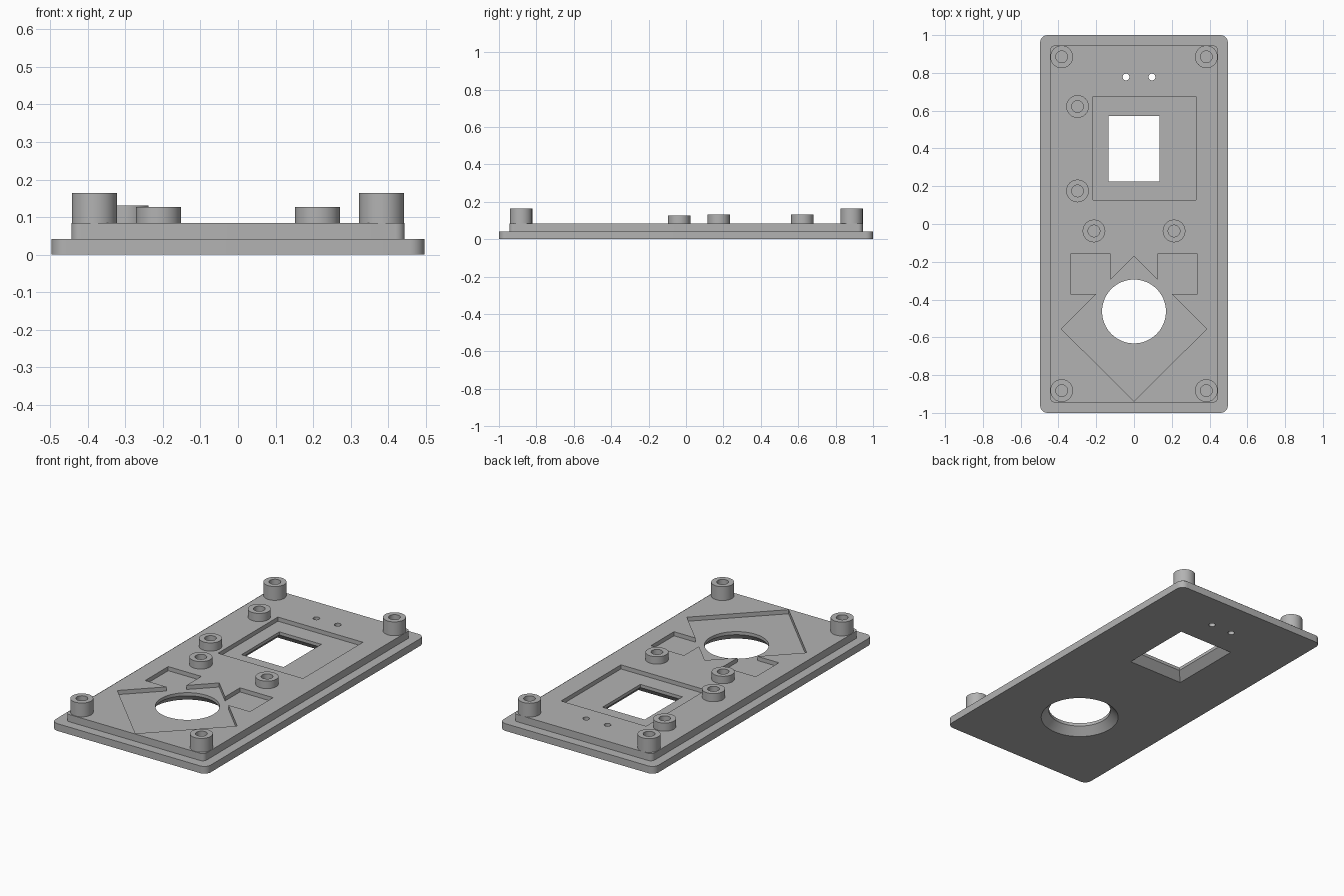
import bpy, bmesh
from math import sin, cos, pi

if "Cube" in bpy.data.objects:
    bpy.data.objects.remove(bpy.data.objects["Cube"], do_unlink=True)

grey = bpy.data.materials.new("plain grey")
grey.use_nodes = True
COLOUR = (0.45, 0.45, 0.45, 1)
grey.diffuse_color = COLOUR
grey.node_tree.nodes["Principled BSDF"].inputs["Base Color"].default_value = COLOUR

STEP, FLOOR, TOP = 0.042, 0.06, 0.084      # flange top, pocket floor, plate top


# Outline helpers
def circle(cx, cy, r, n=64):
    return [(cx + r * cos(2 * pi * i / n), cy + r * sin(2 * pi * i / n)) for i in range(n)]


def rect(x0, x1, y0, y1, grow=0):
    x0, x1, y0, y1 = x0 - grow, x1 + grow, y0 - grow, y1 + grow
    return [(x0, y0), (x1, y0), (x1, y1), (x0, y1)]


def rounded_rect(hx, hy, r, steps=8):
    pts = []
    for k, (sx, sy) in enumerate([(1, 1), (-1, 1), (-1, -1), (1, -1)]):
        for i in range(steps + 1):
            a = (k + i / steps) * pi / 2
            pts.append((sx * (hx - r) + r * cos(a), sy * (hy - r) + r * sin(a)))
    return pts


def loft(name, rings, caps=True):
    """Skin matching outlines, given as (outline, z), into one object."""
    bm = bmesh.new()
    loops = [[bm.verts.new((x, y, z)) for x, y in pts] for pts, z in rings]
    n = len(loops[0])
    for a, b in zip(loops, loops[1:]):
        for i in range(n):
            j = (i + 1) % n
            bm.faces.new((a[i], a[j], b[j], b[i]))
    if caps:
        bm.faces.new(loops[0][::-1])
        bm.faces.new(loops[-1])
        bmesh.ops.recalc_face_normals(bm, faces=bm.faces)
    mesh = bpy.data.meshes.new(name)
    bm.to_mesh(mesh)
    bm.free()
    mesh.materials.append(grey)
    obj = bpy.data.objects.new(name, mesh)
    bpy.context.collection.objects.link(obj)
    return obj


def activate(obj):
    bpy.ops.object.select_all(action="DESELECT")
    obj.select_set(True)
    bpy.context.view_layer.objects.active = obj


def smooth(obj):
    activate(obj)
    bpy.ops.object.shade_smooth_by_angle(angle=pi / 6)


def cut(obj, cutter):
    mod = obj.modifiers.new("cut", "BOOLEAN")
    mod.operation, mod.solver, mod.object = "DIFFERENCE", "EXACT", cutter
    activate(obj)
    bpy.ops.object.modifier_apply(modifier=mod.name)
    bpy.data.objects.remove(cutter, do_unlink=True)


# Stepped panel: wide flange with a narrower raised plate
flange, raised = rounded_rect(0.497, 1, 0.04), rounded_rect(0.444, 0.945, 0.025)
panel = loft("panel", [(flange, 0), (flange, STEP), (raised, STEP), (raised, TOP)])

# Shallow recesses in the upper face
cut(panel, loft("screen_recess", [(rect(-0.217, 0.328, 0.127, 0.675), z) for z in (FLOOR, 0.2)]))
half = [(0.124, -0.296), (0.124, -0.159), (0.336, -0.159), (0.336, -0.37),
        (0.198, -0.37), (0.384, -0.556)]
diamond = [(0, -0.172)] + half + [(0, -0.939)] + [(-x, y) for x, y in half[::-1]]
cut(panel, loft("diamond_recess", [(diamond[::-1], z) for z in (FLOOR, 0.2)]))

# Through openings, flared towards the underside
EXTRA = 0.02
window = (-0.135, 0.135, 0.225, 0.571)
cut(panel, loft("window_opening", [(rect(*window, grow=STEP + EXTRA), -EXTRA),
                                   (rect(*window), STEP), (rect(*window), 0.2)]))
cut(panel, loft("round_opening", [(circle(0, -0.463, 0.169 + STEP + EXTRA), -EXTRA),
                                  (circle(0, -0.463, 0.169), STEP),
                                  (circle(0, -0.463, 0.169), 0.2)]))

# Two small indicator holes
for x in (-0.042, 0.095):
    cut(panel, loft("indicator_hole", [(circle(x, 0.778, 0.018, 24), z) for z in (-0.1, 0.2)]))
smooth(panel)


# Hollow screw bosses
def boss(name, x, y, top):
    outer, inner = circle(x, y, 0.06, 48), circle(x, y, 0.031, 48)
    smooth(loft(name, [(outer, TOP), (outer, top), (inner, top), (inner, TOP)], caps=False))


for side, sx in (("left", 1), ("right", -1)):
    boss(f"back_{side}_corner_boss", sx * 0.383, 0.885, 0.164)
    boss(f"front_{side}_corner_boss", sx * 0.383, -0.882, 0.164)
    boss(f"middle_{side}_boss", sx * 0.212, -0.037, 0.127)
for place, y in (("back", 0.622), ("front", 0.175)):
    boss(f"{place}_side_boss", -0.299, y, 0.131)
